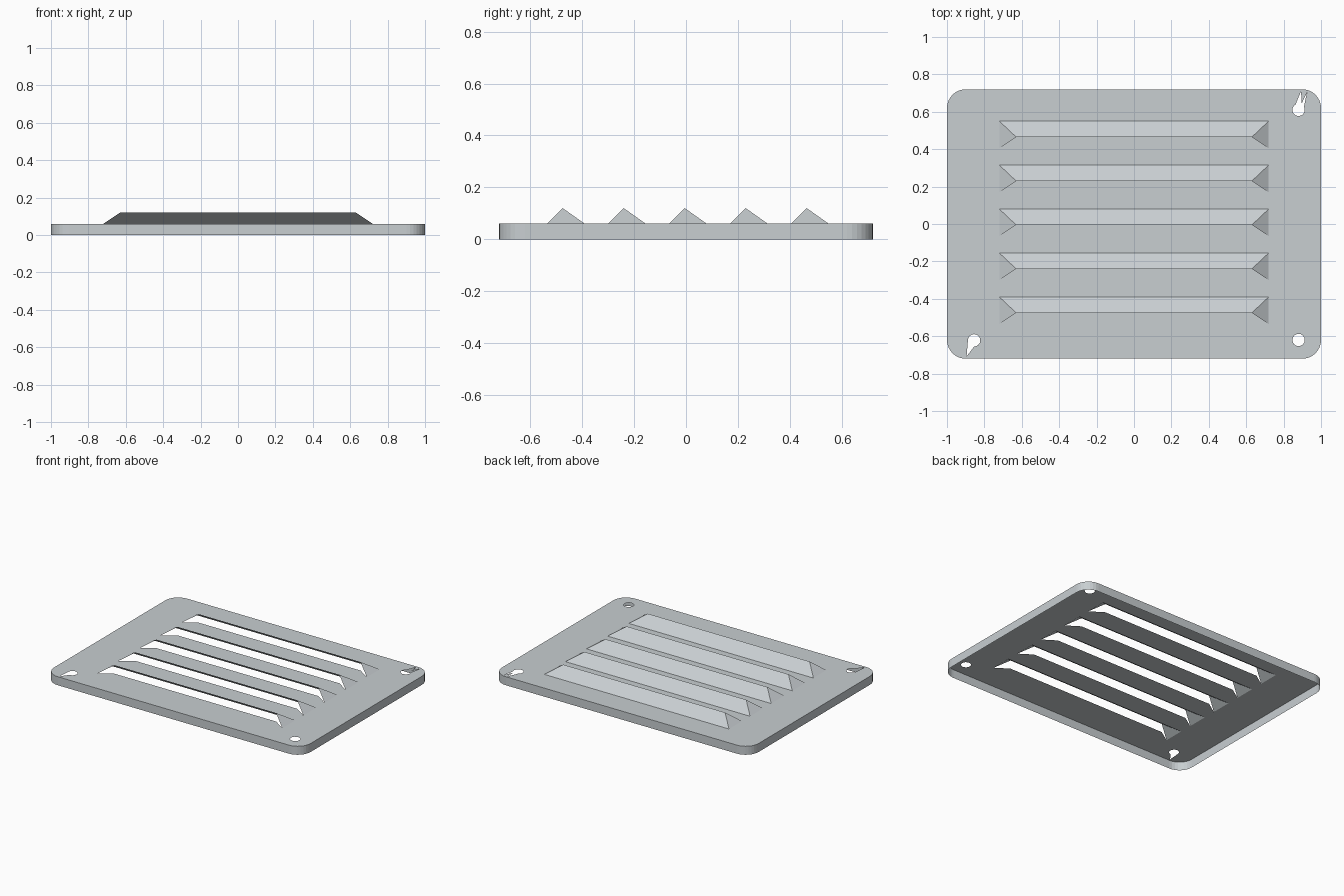
import bpy, bmesh, math
from mathutils import Vector

cube = bpy.data.objects.get("Cube")
if cube:
    bpy.data.objects.remove(cube, do_unlink=True)

HALF_X, HALF_Y, TOP, PEAK = 1.0, 0.72, 0.06, 0.12
RADIUS, HOLE_R = 0.1, 0.033
RIDGES = [-0.475 + 0.235 * i for i in range(5)]

metal = bpy.data.materials.new("pale_grey_metal")
metal.use_nodes = True
colour = (0.58, 0.62, 0.64, 1)
metal.diffuse_color = colour
metal.node_tree.nodes["Principled BSDF"].inputs["Base Color"].default_value = colour


def finish(bm, name):
    mesh = bpy.data.meshes.new(name)
    bm.to_mesh(mesh)
    bm.free()
    mesh.materials.append(metal)
    obj = bpy.data.objects.new(name, mesh)
    bpy.context.collection.objects.link(obj)
    return obj


def loop(bm, points):
    verts = [bm.verts.new((x, y, TOP)) for x, y in points]
    return [bm.edges.new((v, verts[i - 1])) for i, v in enumerate(verts)]


def arc(cx, cy, r, start, sweep, steps):
    angles = [math.radians(start + sweep * i / steps) for i in range(steps + 1)]
    return [(cx + r * math.cos(a), cy + r * math.sin(a)) for a in angles]


# Rounded outline of the cover
outline = []
for sx, sy, start in ((1, 1, 0), (-1, 1, 90), (-1, -1, 180), (1, -1, 270)):
    outline += arc(sx * (HALF_X - RADIUS), sy * (HALF_Y - RADIUS), RADIUS, start, 90, 8)

# Face sheet with screw holes and louvre openings
bm = bmesh.new()
rim = loop(bm, outline)
edges = list(rim)
edges += loop(bm, arc(0.88, -0.62, HOLE_R, 0, 337.5, 15))
# Keyhole-shaped screw holes, tapering towards the rim
edges += loop(bm, arc(0.88, 0.61, HOLE_R, 120, 270, 12) + [(0.925, 0.705), (0.897, 0.645), (0.893, 0.71)])
edges += loop(bm, arc(-0.855, -0.622, HOLE_R, 270, 270, 12) + [(-0.895, -0.708)])
for y in RIDGES:
    half = [(0.72, y + 0.085), (0.72, y - 0.06), (0.63, y)]
    edges += loop(bm, half + [(-px, py) for px, py in reversed(half)])
bmesh.ops.triangle_fill(bm, edges=edges, use_beauty=True, normal=Vector((0, 0, 1)))
for f in bm.faces:
    f.normal_update()
    if f.normal.z < 0:
        f.normal_flip()

# Skirt folded down from the rim
skirt = bmesh.ops.extrude_edge_only(bm, edges=rim)["geom"]
for v in skirt:
    if isinstance(v, bmesh.types.BMVert):
        v.co.z = 0
for f in skirt:
    if isinstance(f, bmesh.types.BMFace):
        f.normal_update()
        if f.normal.dot(f.calc_center_median()) < 0:
            f.normal_flip()
finish(bm, "cover_plate")

# Louvres: sloped hood open to the front, with a cheek at each end
for number, y in enumerate(RIDGES, 1):
    bm = bmesh.new()
    back, front, ridge = [], [], []
    for s in (-1, 1):
        back.append(bm.verts.new((s * 0.72, y + 0.085, TOP)))
        front.append(bm.verts.new((s * 0.72, y - 0.06, TOP)))
        ridge.append(bm.verts.new((s * 0.63, y, PEAK)))
    bm.faces.new((ridge[0], ridge[1], back[1], back[0]))
    bm.faces.new((back[0], front[0], ridge[0]))
    bm.faces.new((front[1], back[1], ridge[1]))
    finish(bm, f"louvre_{number}")
